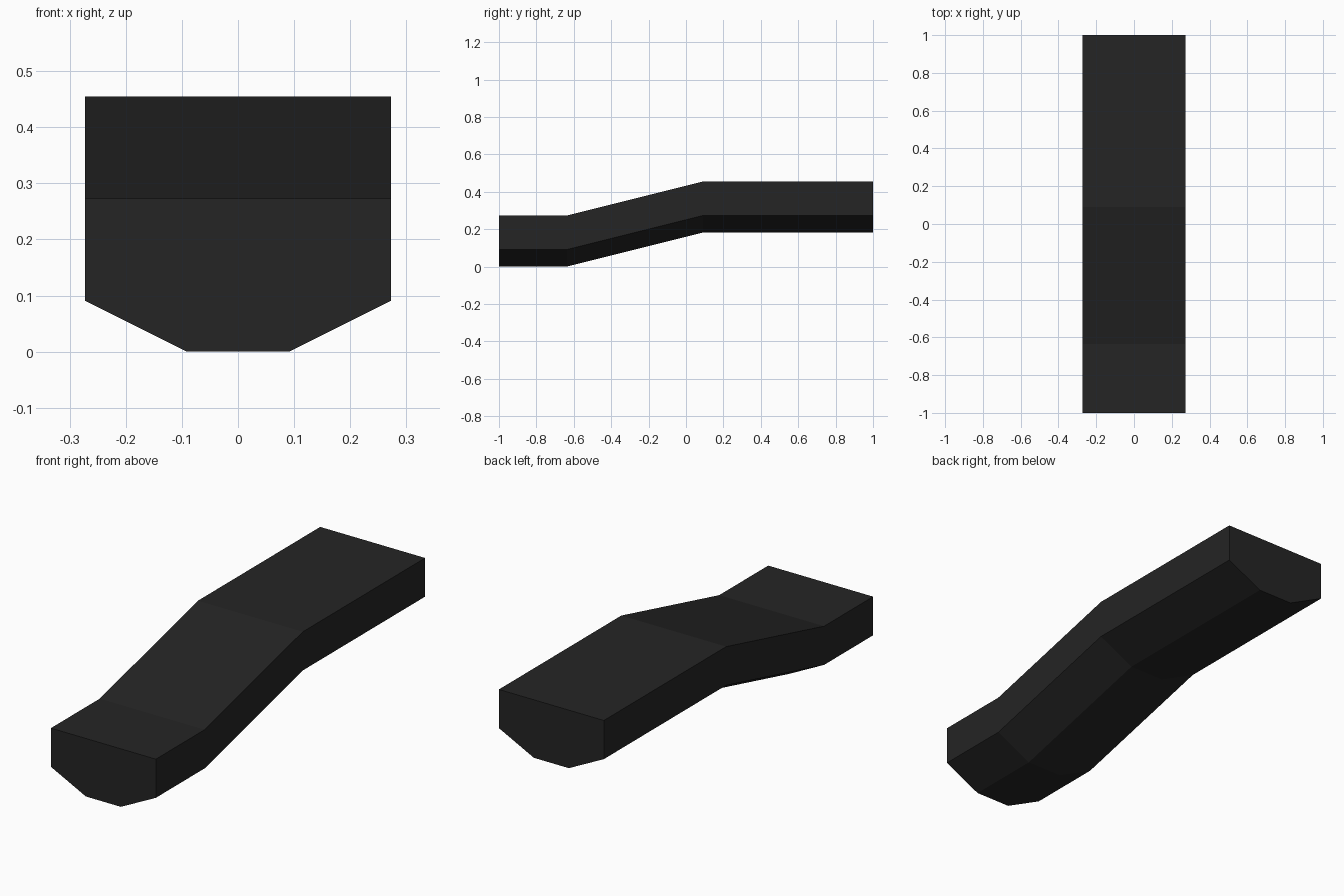
import bpy, bmesh

if "Cube" in bpy.data.objects:
    bpy.data.objects.remove(bpy.data.objects["Cube"])

U = 1 / 11  # grid unit of the model

mat = bpy.data.materials.new("charcoal black")
mat.diffuse_color = (0.018, 0.018, 0.018, 1)
mat.use_nodes = True
mat.node_tree.nodes["Principled BSDF"].inputs["Base Color"].default_value = mat.diffuse_color

# Hexagonal cross-section (x, z), swept along a stepped path (y, lift)
section = [(-1, 0), (1, 0), (3, 1), (3, 3), (-3, 3), (-3, 1)]
path = [(-11, 0), (-7, 0), (1, 2), (11, 2)]

bm = bmesh.new()
rings = [[bm.verts.new((x * U, y * U, (z + lift) * U)) for x, z in section]
         for y, lift in path]

# Side walls between neighbouring rings
n = len(section)
for a, b in zip(rings, rings[1:]):
    for i in range(n):
        j = (i + 1) % n
        bm.faces.new((a[i], a[j], b[j], b[i]))

# End caps
bm.faces.new(rings[0])
bm.faces.new(rings[-1][::-1])
bmesh.ops.recalc_face_normals(bm, faces=bm.faces)

mesh = bpy.data.meshes.new("stepped_bar")
bm.to_mesh(mesh)
bm.free()
mesh.materials.append(mat)
bar = bpy.data.objects.new("stepped_bar", mesh)
bpy.context.collection.objects.link(bar)
